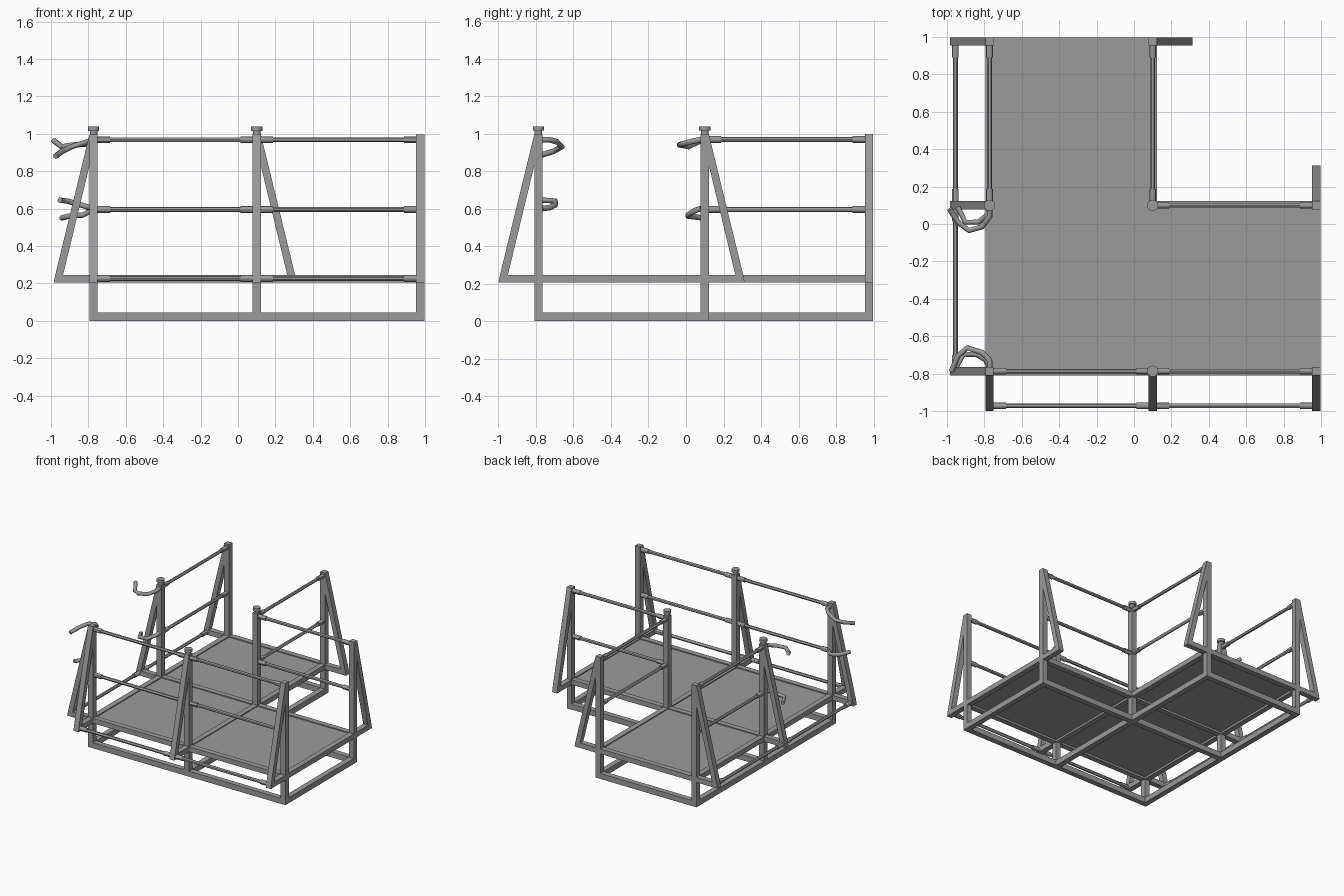
import bpy, bmesh
from mathutils import Vector

cube = bpy.data.objects.get("Cube")
if cube:
    bpy.data.objects.remove(cube, do_unlink=True)

steel = bpy.data.materials.new("grey steel")
steel.use_nodes = True
GREY = (0.33, 0.33, 0.33, 1)
steel.diffuse_color = GREY
steel.node_tree.nodes["Principled BSDF"].inputs["Base Color"].default_value = GREY

X = (-0.772, 0.1, 0.975)     # post grid
Y = (-0.787, 0.1, 0.976)
W = 0.022                    # half width of square tube
DECK_LOW, DECK_TOP, TOP = 0.205, 0.246, 0.997


def finish(bm, name, smooth=False):
    bmesh.ops.recalc_face_normals(bm, faces=bm.faces)
    me = bpy.data.meshes.new(name)
    bm.to_mesh(me)
    bm.free()
    me.materials.append(steel)
    ob = bpy.data.objects.new(name, me)
    bpy.context.collection.objects.link(ob)
    if smooth:
        bpy.ops.object.select_all(action='DESELECT')
        ob.select_set(True)
        bpy.context.view_layer.objects.active = ob
        bpy.ops.object.shade_smooth_by_angle()
    return ob


def box(name, lo, hi):
    bm = bmesh.new()
    bmesh.ops.create_cube(bm, size=1)
    lo, hi = Vector(lo), Vector(hi)
    for v in bm.verts:
        v.co = (lo + hi) / 2 + v.co * (hi - lo)
    finish(bm, name)


def rod(bm, a, b, r, sides=12):
    a, b = Vector(a), Vector(b)
    rot = (b - a).to_track_quat('Z', 'Y').to_matrix().to_4x4()
    rot.translation = (a + b) / 2
    bmesh.ops.create_cone(bm, cap_ends=True, segments=sides, radius1=r, radius2=r,
                          depth=(b - a).length, matrix=rot)


def prism(bm, base, out, profile):
    """Extrude a (distance, height) profile to tube width beside a post."""
    side = Vector((-out.y, out.x, 0)) * W
    verts = [bm.verts.new(base + out * d + Vector((0, 0, z)) - side) for d, z in profile]
    ext = bmesh.ops.extrude_face_region(bm, geom=[bm.faces.new(verts)], use_keep_orig=True)
    moved = [g for g in ext["geom"] if isinstance(g, bmesh.types.BMVert)]
    bmesh.ops.translate(bm, verts=moved, vec=side * 2)


def rail(name, a, b, r=0.013):
    """Round rail with a thicker socket at each end."""
    a, b = Vector(a), Vector(b)
    u = (b - a).normalized()
    bm = bmesh.new()
    rod(bm, a, b, r)
    rod(bm, a, a + u * 0.065, r + 0.005)
    rod(bm, b, b - u * 0.065, r + 0.005)
    finish(bm, name, True)


# Posts of the L-shaped plan
spots = [(i, j) for i in range(3) for j in range(3) if (i, j) != (2, 2)]
for i, j in spots:
    box("post", (X[i] - W, Y[j] - W, 0), (X[i] + W, Y[j] + W, TOP))

# Base frame and deck frame members
for name, z0, z1 in (("base_bar", 0, 0.045), ("deck_bar", DECK_LOW, DECK_TOP)):
    for i, j in spots:
        if (i + 1, j) in spots:
            box(name, (X[i] + W, Y[j] - W, z0), (X[i + 1] - W, Y[j] + W, z1))
        if (i, j + 1) in spots:
            box(name, (X[i] - W, Y[j] + W, z0), (X[i] + W, Y[j + 1] - W, z1))

# Deck panels
for i, j in ((0, 0), (1, 0), (0, 1)):
    box("deck_panel", (X[i] + W, Y[j] + W, 0.222), (X[i + 1] - W, Y[j + 1] - W, 0.238))

# Outriggers: foot bar and sloping brace
braces = [(i, 0, (0, -1, 0)) for i in range(3)] + [(0, j, (-1, 0, 0)) for j in range(3)]
braces += [(2, 1, (0, 1, 0)), (1, 2, (1, 0, 0))]
for i, j, out in braces:
    bm = bmesh.new()
    base = Vector((X[i], Y[j], 0))
    prism(bm, base, Vector(out), [(W, DECK_LOW), (0.213, DECK_LOW), (0.205, DECK_TOP), (W, DECK_TOP)])
    prism(bm, base, Vector(out), [(0.205, DECK_TOP), (W, TOP), (W, 0.83), (0.163, DECK_TOP)])
    finish(bm, "outrigger")

# Guard rails between posts
runs = [((0, 0), (1, 0)), ((1, 0), (2, 0)), ((0, 1), (0, 2)), ((1, 1), (2, 1)), ((1, 1), (1, 2))]
for (i, j), (k, l) in runs:
    a, b = Vector((X[i], Y[j], 0)), Vector((X[k], Y[l], 0))
    u = (b - a).normalized() * W
    for z in (0.968, 0.595):
        h = Vector((0, 0, z))
        rail("guard_rail", a + u + h, b - u + h)

# Low rails joining the outrigger feet
for k in range(2):
    rail("front_toe_rail", (X[k] + W, -0.972, 0.226), (X[k + 1] - W, -0.972, 0.226))
    rail("side_toe_rail", (-0.955, Y[k] + W, 0.226), (-0.955, Y[k + 1] - W, 0.226))

# Round caps
for i, j in ((0, 1), (1, 1), (1, 0)):
    bm = bmesh.new()
    rod(bm, (X[i], Y[j], TOP), (X[i], Y[j], 1.017), 0.02, 16)
    rod(bm, (X[i], Y[j], 1.015), (X[i], Y[j], 1.038), 0.03, 16)
    finish(bm, "post_cap", True)

# Curved gate hooks: (outward x, along y, height) from the post
upper_front = [(0, .02, .967), (0, .06, .967), (.04, .10, .955), (.12, .125, .93), (.17, .08, .905), (.203, 0, .88)]
lower_front = [(0, .02, .6), (.02, .06, .605), (.07, .09, .62), (.14, .09, .64), (.18, .02, .645)]
upper_back = [(0, -.02, .967), (0, -.06, .96), (.04, -.115, .945), (.11, -.135, .94), (.17, -.09, .93), (.213, -.02, .963)]
lower_back = [(0, -.02, .6), (.01, -.05, .59), (.06, -.09, .565), (.13, -.09, .56), (.17, -.01, .55)]
for j, path in ((0, upper_front), (0, lower_front), (1, upper_back), (1, lower_back)):
    cu = bpy.data.curves.new("gate_hook", 'CURVE')
    cu.dimensions = '3D'
    cu.bevel_depth = 0.015
    cu.bevel_resolution = 2
    cu.use_fill_caps = True
    sp = cu.splines.new('POLY')
    sp.points.add(len(path) - 1)
    for p, (dx, dy, z) in zip(sp.points, path):
        p.co = (X[0] - dx, Y[j] + dy, z, 1)
    cu.materials.append(steel)
    bpy.context.collection.objects.link(bpy.data.objects.new("gate_hook", cu))
